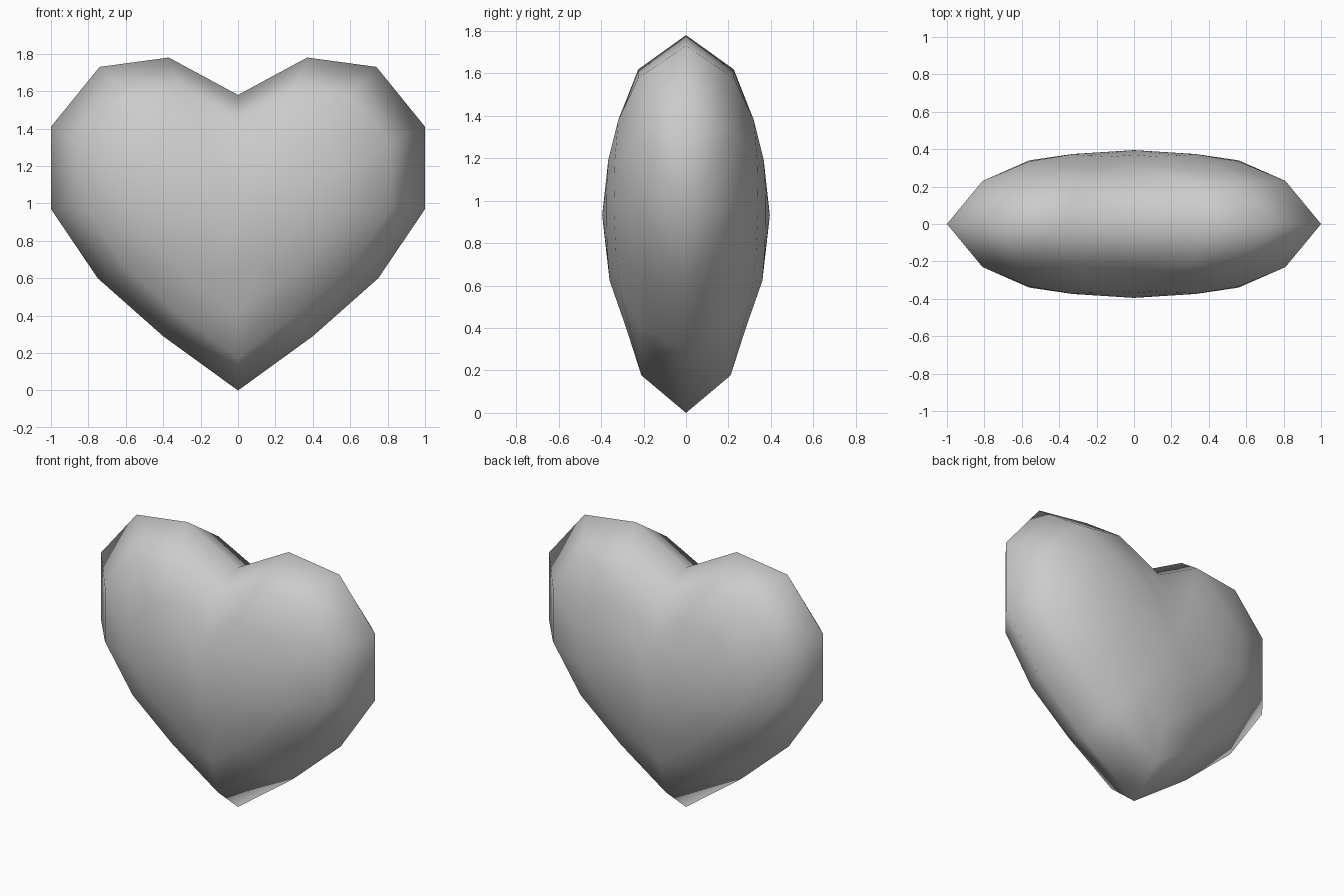
import bpy, bmesh

if "Cube" in bpy.data.objects:
    bpy.data.objects.remove(bpy.data.objects["Cube"])

# Right half of the heart outline (x, z), from bottom tip to top cleft
half = [(0, 0), (0.40, 0.29), (0.75, 0.60), (1.0, 0.97),
        (1.0, 1.41), (0.74, 1.73), (0.37, 1.78), (0, 1.58)]
outline = half + [(-x, z) for x, z in half[-2:0:-1]]
CENTRE_Z = 0.93

# Inset rings: scale toward the centre, depth for each half-outline point
rings = [
    (0.81, [0.21, 0.22, 0.23, 0.23, 0.23, 0.225, 0.225, 0.235]),
    (0.56, [0.285, 0.31, 0.33, 0.34, 0.335, 0.32, 0.305, 0.325]),
    (0.33, [0.36, 0.368, 0.373, 0.374, 0.373, 0.366, 0.36, 0.37]),
]

bm = bmesh.new()


def add_ring(scale, depths, side):
    full = depths + depths[-2:0:-1]
    return [bm.verts.new((x * scale, side * d, CENTRE_Z + (z - CENTRE_Z) * scale))
            for (x, z), d in zip(outline, full)]


# Sharp outer rim, then a domed face on the front and back
rim = add_ring(1.0, [0.0] * len(half), 1)
n = len(rim)
for side in (-1, 1):
    prev = rim
    for scale, depths in rings:
        ring = add_ring(scale, depths, side)
        for i in range(n):
            j = (i + 1) % n
            bm.faces.new((prev[i], prev[j], ring[j], ring[i]))
        prev = ring
    pole = bm.verts.new((0, side * 0.395, CENTRE_Z))
    for i in range(n):
        bm.faces.new((prev[i], prev[(i + 1) % n], pole))

bmesh.ops.recalc_face_normals(bm, faces=bm.faces)
for f in bm.faces:
    f.smooth = True

mesh = bpy.data.meshes.new("heart")
bm.to_mesh(mesh)
bm.free()
heart = bpy.data.objects.new("heart", mesh)
bpy.context.collection.objects.link(heart)
